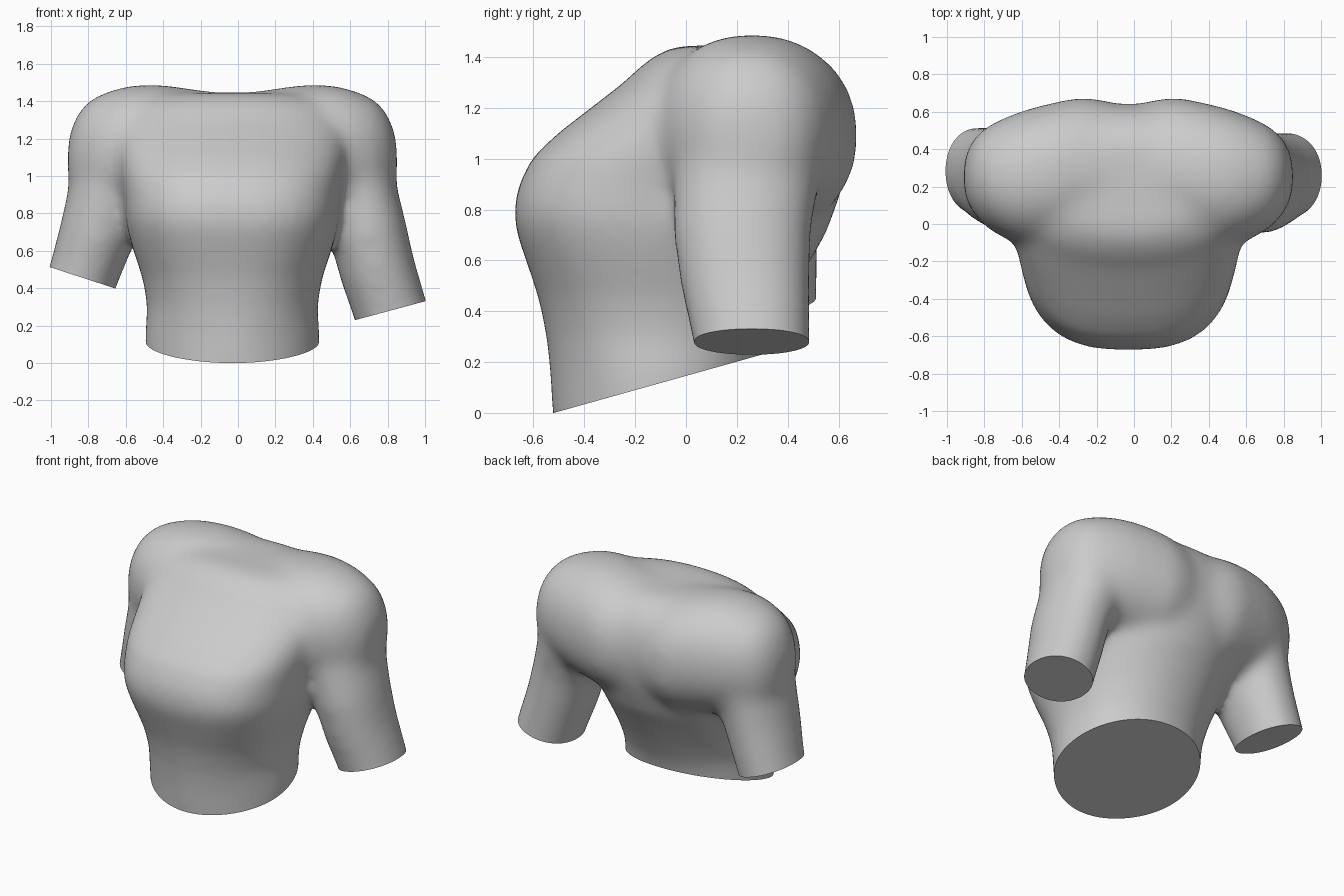
import bpy, bmesh, math
from mathutils import Vector

if "Cube" in bpy.data.objects:
    bpy.data.objects.remove(bpy.data.objects["Cube"])

CX = -0.03   # torso centre line
N = 48
bm = bmesh.new()


def loft(rings):
    """Closed tube through a list of point rings."""
    vs = [[bm.verts.new(p) for p in r] for r in rings]
    faces = []
    for a, b in zip(vs, vs[1:]):
        for i in range(N):
            j = (i + 1) % N
            faces.append(bm.faces.new((a[i], a[j], b[j], b[i])))
    faces.append(bm.faces.new(vs[0][::-1]))
    faces.append(bm.faces.new(vs[-1]))
    bmesh.ops.recalc_face_normals(bm, faces=faces)


def oval(p_front, p_back):
    """Unit superellipse points with separate front and back squareness."""
    for i in range(N):
        t = 2 * math.pi * i / N
        c, s = math.cos(t), math.sin(t)
        e = 2 / (p_front if s < 0 else p_back)
        yield math.copysign(abs(c) ** e, c), math.copysign(abs(s) ** e, s)


def torso_ring(z, front, back, w, p):
    cy, d = (front + back) / 2, (back - front) / 2
    return [(CX + w * a, cy + d * b, z) for a, b in oval(p, 2.1)]


def shoulder_ring(x, front, back, low, top):
    cy, ry, cz, rz = (front + back) / 2, (back - front) / 2, (low + top) / 2, (top - low) / 2
    return [(CX + x, cy + ry * a, cz + rz * b) for a, b in oval(2.1, 2.2)]


def arm_rings(path):
    rings = []
    for k, (x, y, z, rx, ry) in enumerate(path):
        a, b = path[max(k - 1, 0)], path[min(k + 1, len(path) - 1)]
        axis = (Vector(a[:3]) - Vector(b[:3])).normalized()
        u = Vector((0, 1, 0)).cross(axis).normalized()
        v = axis.cross(u)
        rings.append([Vector((x, y, z)) + u * rx * c + v * ry * s for c, s in oval(2.1, 2.1)])
    return rings


# torso: height, front y, back y, half width, front squareness
loft([torso_ring(*r) for r in (
    (-0.12, -0.52, 0.28, 0.46, 1.85), (0.15, -0.535, 0.30, 0.47, 1.9),
    (0.30, -0.55, 0.34, 0.455, 2.1), (0.45, -0.58, 0.41, 0.48, 2.3),
    (0.60, -0.63, 0.49, 0.53, 2.5), (0.70, -0.665, 0.55, 0.56, 2.6),
    (0.78, -0.68, 0.58, 0.575, 2.7), (0.88, -0.665, 0.615, 0.58, 2.7),
    (1.0, -0.61, 0.64, 0.60, 2.6), (1.1, -0.505, 0.645, 0.62, 2.4),
    (1.2, -0.375, 0.635, 0.64, 2.3), (1.3, -0.245, 0.60, 0.62, 2.3),
    (1.38, -0.16, 0.54, 0.56, 2.3), (1.425, -0.09, 0.47, 0.46, 2.2),
    (1.445, -0.03, 0.40, 0.34, 2.2))])

# shoulder yoke across the body, with a spine dip in the middle: x, front, back, low, top
half = [(0.0, -0.10, 0.62, 0.72, 1.44), (0.12, -0.10, 0.66, 0.71, 1.45),
        (0.25, -0.11, 0.68, 0.70, 1.47), (0.40, -0.12, 0.65, 0.72, 1.49),
        (0.54, -0.12, 0.615, 0.74, 1.485), (0.66, -0.08, 0.57, 0.77, 1.455),
        (0.76, -0.02, 0.52, 0.80, 1.41), (0.825, 0.05, 0.46, 0.84, 1.34),
        (0.865, 0.12, 0.39, 0.92, 1.25), (0.882, 0.19, 0.31, 1.0, 1.16)]
loft([shoulder_ring(-x, *r) for x, *r in half[:0:-1]] + [shoulder_ring(x, *r) for x, *r in half])

# short arms, one hanging lower than the other
loft(arm_rings([(0.57, 0.26, 1.12, 0.285, 0.30), (0.635, 0.235, 0.9, 0.22, 0.285),
                (0.695, 0.22, 0.7, 0.21, 0.272), (0.745, 0.235, 0.5, 0.205, 0.255),
                (0.815, 0.26, 0.28, 0.20, 0.23), (0.875, 0.27, 0.08, 0.195, 0.225)]))
loft(arm_rings([(-0.63, 0.26, 1.12, 0.285, 0.30), (-0.69, 0.245, 0.9, 0.22, 0.285),
                (-0.75, 0.255, 0.7, 0.205, 0.267), (-0.83, 0.285, 0.46, 0.188, 0.235),
                (-0.90, 0.295, 0.26, 0.185, 0.225)]))

mesh = bpy.data.meshes.new("torso")
bm.to_mesh(mesh)
bm.free()
torso = bpy.data.objects.new("torso", mesh)
bpy.context.collection.objects.link(torso)

# fuse the parts into one soft skin
rem = torso.modifiers.new("fuse", 'REMESH')
rem.mode = 'VOXEL'
rem.voxel_size = 0.022
smo = torso.modifiers.new("soften", 'SMOOTH')
smo.factor = 0.5
smo.iterations = 45
dg = bpy.context.evaluated_depsgraph_get()
fused = bpy.data.meshes.new_from_object(torso.evaluated_get(dg))
torso.modifiers.clear()
torso.data = fused

# flat cuts at waist and both arm ends
bm = bmesh.new()
bm.from_mesh(fused)


def cut(co, no, inside):
    faces = [f for f in bm.faces if inside(f.calc_center_median())]
    geom = set(faces)
    for f in faces:
        geom.update(f.verts)
        geom.update(f.edges)
    bmesh.ops.bisect_plane(bm, geom=list(geom), plane_co=co, plane_no=no, clear_outer=True)
    bmesh.ops.holes_fill(bm, edges=[e for e in bm.edges if e.is_boundary], sides=0)


cut((0, -0.52, 0), (0, 0.28, -1), lambda c: -0.57 < c.x < 0.55 and c.z < 0.45)
cut((0.815, 0.26, 0.28), (0.26, 0, -0.965), lambda c: c.x > 0.56 and c.z < 0.5)
cut((-0.83, 0.3, 0.455), (-0.31, 0, -0.95), lambda c: c.x < -0.57 and c.z < 0.6)
bmesh.ops.recalc_face_normals(bm, faces=bm.faces)
bm.to_mesh(fused)
bm.free()
fused.name = "torso"

bpy.context.view_layer.objects.active = torso
torso.select_set(True)
bpy.ops.object.shade_smooth_by_angle(angle=math.radians(40))
